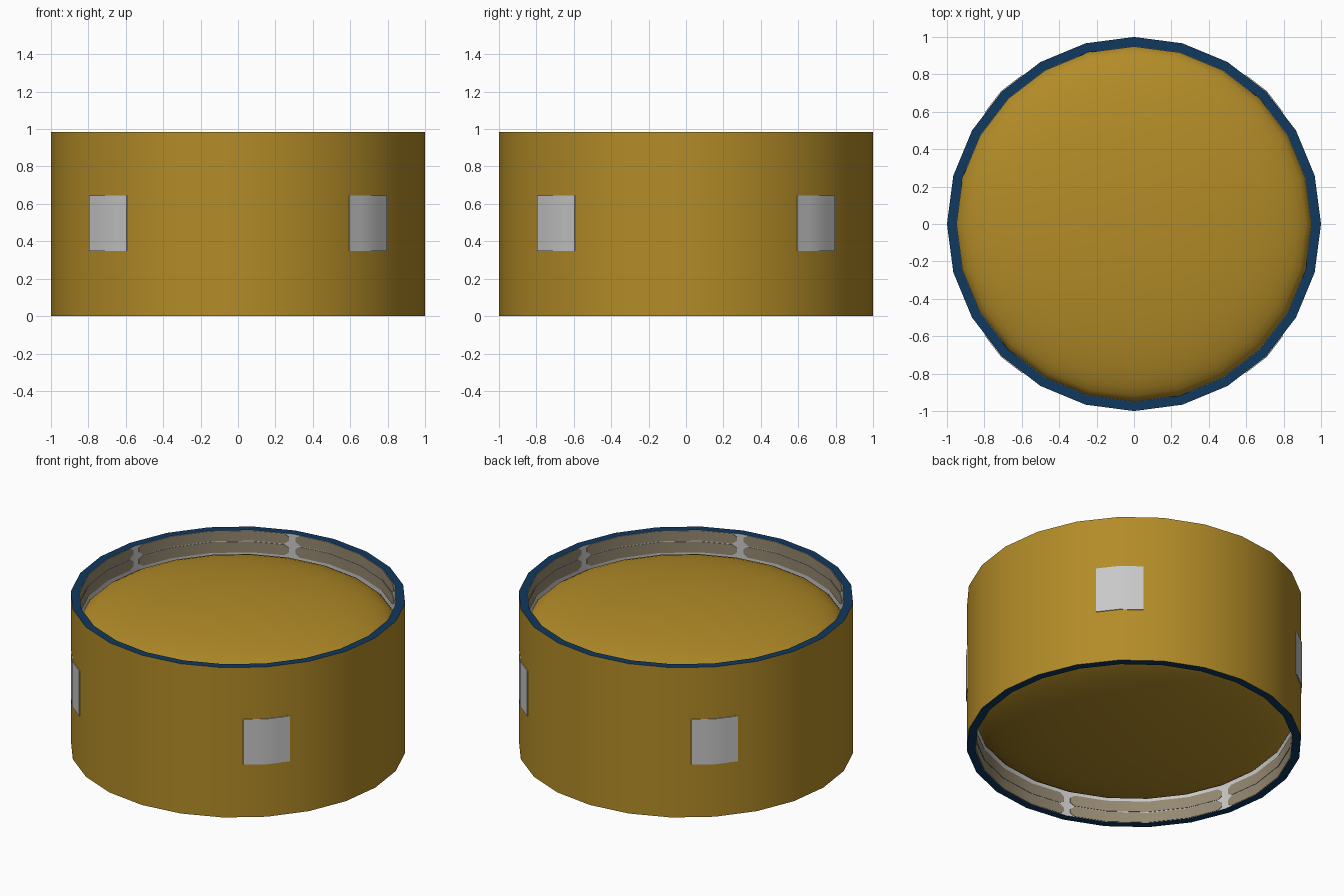
import bpy, bmesh, math

if "Cube" in bpy.data.objects:
    bpy.data.objects.remove(bpy.data.objects["Cube"])

SIDES = 24
HEIGHT = 0.985
R_OUT, R_IN = 1.0, 0.95


def material(name, rgb):
    m = bpy.data.materials.new(name)
    m.diffuse_color = (*rgb, 1)
    m.use_nodes = True
    m.node_tree.nodes["Principled BSDF"].inputs["Base Color"].default_value = m.diffuse_color
    return m


GOLD = material("gold foam", (0.45, 0.262, 0.021))
NAVY = material("navy rim", (0.005, 0.04, 0.11))
GREY = material("light grey", (0.58, 0.58, 0.58))
TAUPE = material("taupe", (0.30, 0.25, 0.165))


def finish(name, bm, mats):
    mesh = bpy.data.meshes.new(name)
    bm.to_mesh(mesh)
    bm.free()
    obj = bpy.data.objects.new(name, mesh)
    bpy.context.collection.objects.link(obj)
    for m in mats:
        mesh.materials.append(m)
    bpy.ops.object.select_all(action='DESELECT')
    obj.select_set(True)
    bpy.context.view_layer.objects.active = obj
    bpy.ops.object.shade_smooth_by_angle(angle=math.radians(35))
    return obj


def lathe(bm, profile, closed=False):
    """Spin (radius, z) points into a 24-sided surface."""
    rings = []
    for r, z in profile:
        if r < 1e-6:
            rings.append([bm.verts.new((0, 0, z))] * SIDES)
        else:
            rings.append([bm.verts.new((r * math.cos(a), r * math.sin(a), z))
                          for a in (math.tau * i / SIDES for i in range(SIDES))])
    pairs = list(zip(rings, rings[1:])) + ([(rings[-1], rings[0])] if closed else [])
    for a, b in pairs:
        for i in range(SIDES):
            j = (i + 1) % SIDES
            bm.faces.new(list(dict.fromkeys((a[i], a[j], b[j], b[i]))))


def on_wall(r, deg, z):
    """Point on the 24-sided wall at a given direction."""
    step = 360 / SIDES
    off = deg % step - step / 2
    rr = r * math.cos(math.radians(step / 2)) / math.cos(math.radians(off))
    a = math.radians(deg)
    return (rr * math.cos(a), rr * math.sin(a), z)


def curved_plate(bm, r0, r1, columns):
    """Thin plate on the wall; columns are (angle, z low, z high)."""
    rows = [[bm.verts.new(on_wall(r, d, z)) for r, z in
             ((r0, lo), (r1, lo), (r1, hi), (r0, hi))] for d, lo, hi in columns]
    for a, b in zip(rows, rows[1:]):
        for k in range(4):
            n = (k + 1) % 4
            bm.faces.new((a[k], b[k], b[n], a[n]))
    bm.faces.new(rows[0])
    bm.faces.new(rows[-1][::-1])
    bm.normal_update()


# Tank wall: gold outside, navy rims, grey inside
bm = bmesh.new()
lathe(bm, [(R_OUT, 0), (R_OUT, HEIGHT), (R_IN, HEIGHT), (R_IN, 0)], closed=True)
bmesh.ops.recalc_face_normals(bm, faces=bm.faces)
for f in bm.faces:
    c = f.calc_center_median()
    if abs(f.normal.z) > 0.5:
        f.material_index = 1
    elif f.normal.x * c.x + f.normal.y * c.y < 0:
        f.material_index = 2
finish("tank_wall", bm, [GOLD, NAVY, GREY])

# Shallow domes recessed in both ends
for name, zc, h in (("top_dome", HEIGHT - 0.195, 0.185), ("bottom_dome", 0.195, -0.185)):
    bm = bmesh.new()
    n = 12
    lathe(bm, [(R_IN * math.cos(t), zc + h * math.sin(t))
               for t in (math.pi / 2 * i / n for i in range(n))] + [(0, zc + h)])
    bmesh.ops.recalc_face_normals(bm, faces=bm.faces)
    if sum(f.normal.z for f in bm.faces) * h < 0:
        bmesh.ops.reverse_faces(bm, faces=bm.faces)
    finish(name, bm, [GOLD])

# Taupe lining panels with clipped corners, six per row at each end
for name, first, flip in (("top_lining", 45, False), ("bottom_lining", 15, True)):
    bm = bmesh.new()
    for lo, hi in ((0.002, 0.068), (0.074, 0.145)):
        if not flip:
            lo, hi = HEIGHT - hi, HEIGHT - lo
        for k in range(6):
            s = first + 60 * k
            cut = 0.02
            cols = [(s + 1.3, lo + cut, hi - cut), (s + 3, lo, hi)]
            cols += [(s + 15 * i, lo, hi) for i in (1, 2, 3)]
            cols += [(s + 57, lo, hi), (s + 58.7, lo + cut, hi - cut)]
            curved_plate(bm, R_IN + 0.001, R_IN - 0.003, cols)
    bmesh.ops.recalc_face_normals(bm, faces=bm.faces)
    finish(name, bm, [TAUPE])

# Four grey patches around the outside
bm = bmesh.new()
for k in range(4):
    mid = 45 + 90 * k
    curved_plate(bm, R_OUT - 0.002, R_OUT + 0.005,
                 [(mid + d, 0.347, 0.645) for d in (-8.2, -4, 0, 4, 8.2)])
bmesh.ops.recalc_face_normals(bm, faces=bm.faces)
finish("side_patches", bm, [GREY])
